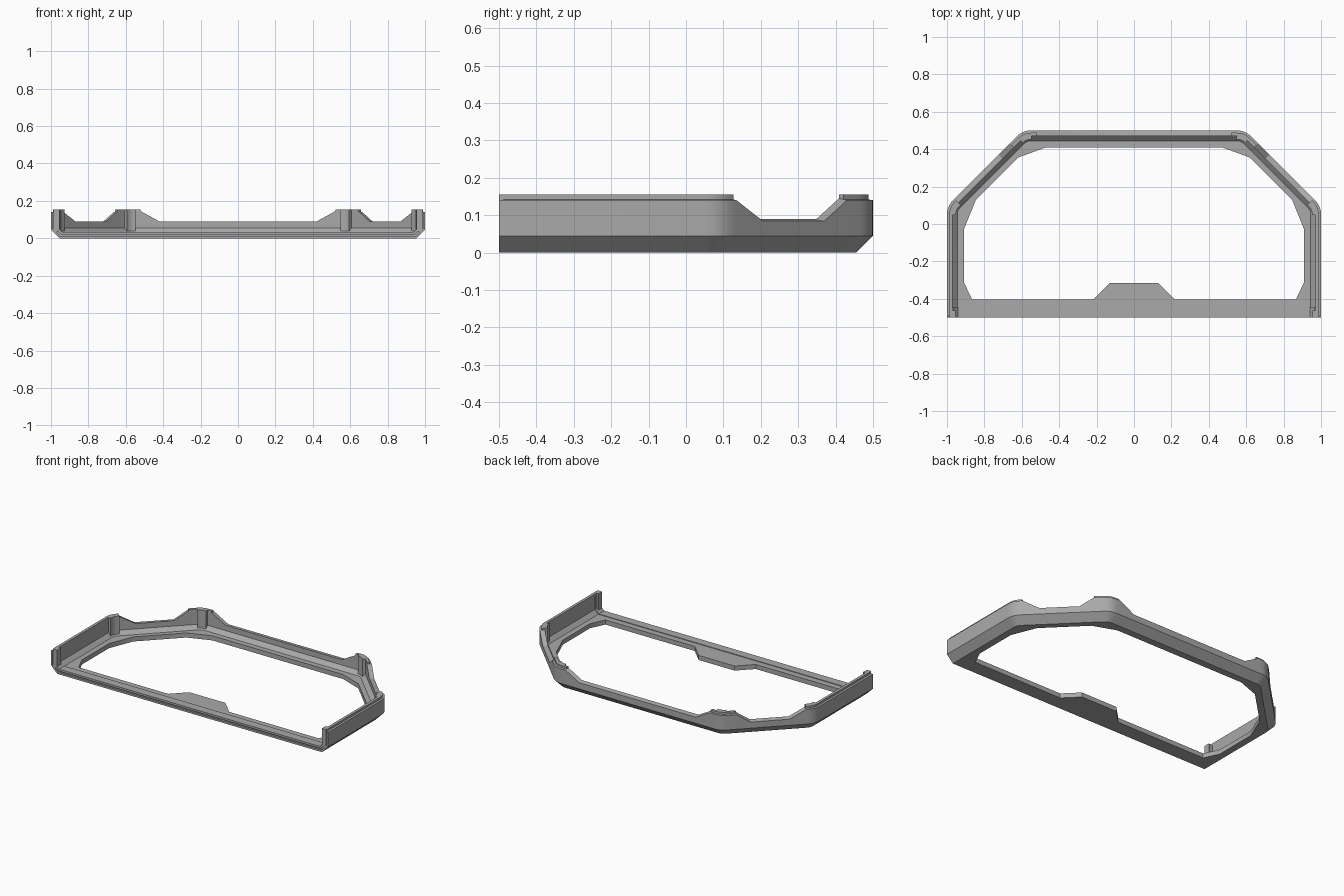
import bpy, bmesh
from mathutils import Vector

if "Cube" in bpy.data.objects:
    bpy.data.objects.remove(bpy.data.objects["Cube"])

grey = bpy.data.materials.new("mid_grey")
grey.use_nodes = True
COLOR = (0.4, 0.4, 0.4, 1)
grey.diffuse_color = COLOR
grey.node_tree.nodes["Principled BSDF"].inputs["Base Color"].default_value = COLOR


def finish(name, bm):
    bmesh.ops.recalc_face_normals(bm, faces=bm.faces)
    mesh = bpy.data.meshes.new(name)
    bm.to_mesh(mesh)
    bm.free()
    mesh.materials.append(grey)
    obj = bpy.data.objects.new(name, mesh)
    bpy.context.collection.objects.link(obj)
    bpy.ops.object.select_all(action='DESELECT')
    obj.select_set(True)
    bpy.context.view_layer.objects.active = obj
    bpy.ops.object.shade_smooth_by_angle(angle=0.5)
    return obj


def miters(path):
    """Offset direction to the left of each point of an open path."""
    dirs = [(b - a).normalized() for a, b in zip(path, path[1:])]
    result = []
    for i in range(len(path)):
        a, b = dirs[max(i - 1, 0)], dirs[min(i, len(dirs) - 1)]
        na, nb = Vector((-a.y, a.x)), Vector((-b.y, b.x))
        m = (na + nb).normalized()
        result.append(m / m.dot(na))
    return result


def sweep(name, path, sections, offs=None, place=lambda p, w: (p.x, p.y, w)):
    """Sweep one closed section of (inset, height) pairs per path point."""
    bm = bmesh.new()
    offs = offs or miters(path)
    rings = [[bm.verts.new(place(p + n * d, w)) for d, w in sec]
             for p, n, sec in zip(path, offs, sections)]
    k = len(rings[0])
    for r, s in zip(rings, rings[1:]):
        for i in range(k):
            j = (i + 1) % k
            bm.faces.new((r[i], r[j], s[j], s[i]))
    bm.faces.new(rings[0])
    bm.faces.new(rings[-1])
    return finish(name, bm)


def block(d0, d1, z0, z1):
    return [(d0, z0), (d1, z0), (d1, z1), (d0, z1)]


def fillet(before, corner, after, size=0.045, steps=5):
    a = corner + (before - corner).normalized() * size
    b = corner + (after - corner).normalized() * size
    return [a.lerp(corner, t).lerp(corner.lerp(b, t), t)
            for t in (i / steps for i in range(steps + 1))]


# Plan outline of the left half, front to back, with wall height at each point
FRONT, BACK, FULL, LOW = -0.488, 0.5, 0.14, 0.085
start, side = Vector((1, FRONT)), Vector((1, 0.095))
rear, middle = Vector((0.595, BACK)), Vector((0, BACK))
half = [(start, FULL)]
half += [(p, FULL) for p in fillet(start, side, rear)]
for y, h in ((0.135, FULL), (0.205, LOW), (0.37, LOW), (0.43, FULL)):
    half.append((Vector((1.095 - y, y)), h))
half += [(p, FULL) for p in fillet(side, rear, middle)]
half += [(Vector((0.52, BACK)), FULL), (Vector((0.42, BACK)), LOW)]
full = half + [(Vector((-p.x, p.y)), h) for p, h in reversed(half)]
path = [p for p, h in full]
heights = [h for p, h in full]
normals = miters(path)

# Chamfered outer wall with notched top
sweep("outer_wall", path,
      [[(0, h), (0, 0.045), (0.045, 0), (0.055, 0), (0.055, 0.03),
        (0.03, 0.055), (0.03, h + 0.005)] for h in heights], normals)

# Floor ledge with its shaped opening and front tab
opening = [(0.13, -0.315), (0.22, -0.405), (0.865, -0.405), (0.91, -0.31),
           (0.91, -0.03), (0.845, 0.13), (0.62, 0.355), (0.47, 0.41)]
opening += [(-x, y) for x, y in reversed(opening)]
bm = bmesh.new()
for loop in ([p + n * 0.055 for p, n in zip(path, normals)], opening):
    vs = [bm.verts.new((p[0], p[1], 0)) for p in loop]
    for a, b in zip(vs, vs[1:] + vs[:1]):
        bm.edges.new((a, b))
bmesh.ops.triangle_fill(bm, edges=bm.edges[:], use_beauty=True)
grown = bmesh.ops.extrude_face_region(bm, geom=bm.faces[:], use_keep_orig=True)
bmesh.ops.translate(bm, vec=(0, 0, 0.03),
                    verts=[v for v in grown["geom"] if isinstance(v, bmesh.types.BMVert)])
finish("floor_ledge", bm)

# Raised tongues on every full-height stretch of rim
runs, run = [], []
for i, h in enumerate(heights + [0]):
    if h == FULL:
        run.append(i)
    elif run:
        runs.append(run)
        run = []
for n, run in enumerate(runs):
    sweep(f"rim_tongue_{n + 1}", [path[i] for i in run],
          [block(0.012, 0.03, 0.13, 0.155)] * len(run), [normals[i] for i in run])

# Inner posts at the bends
bends = [[i for i in run if abs(path[i].y - c.y) < 0.05 and abs(abs(path[i].x) - c.x) < 0.05]
         for run in runs for c in (side, rear)]
for n, bend in enumerate(b for b in bends if len(b) > 1):
    sweep(f"corner_post_{n + 1}", [path[i] for i in bend],
          [block(0.026, 0.047, 0.03, 0.155)] * len(bend), [normals[i] for i in bend])

# Front posts
for s, label in ((1, "left"), (-1, "right")):
    ends = [Vector((s, -0.5)), Vector((s, -0.462))]
    inward = [Vector((-s, 0))] * 2
    sweep(f"front_post_{label}", ends, [block(0.014, 0.045, 0.035, 0.155)] * 2, inward)

# Grooved front edge: two nested lips following the U-shaped end
u_half = [Vector((1, FULL)), Vector((1, 0.045)), Vector((0.955, 0))]
u_path = [Vector((-p.x, p.y)) for p in u_half] + u_half[::-1]
for name, d0, d1, y1 in (("front_outer_lip", 0, 0.012, FRONT),
                         ("front_inner_lip", 0.021, 0.034, -0.445)):
    sweep(name, u_path, [block(d0, d1, -0.5, y1)] * len(u_path),
          place=lambda p, w: (p.x, w, p.y))
